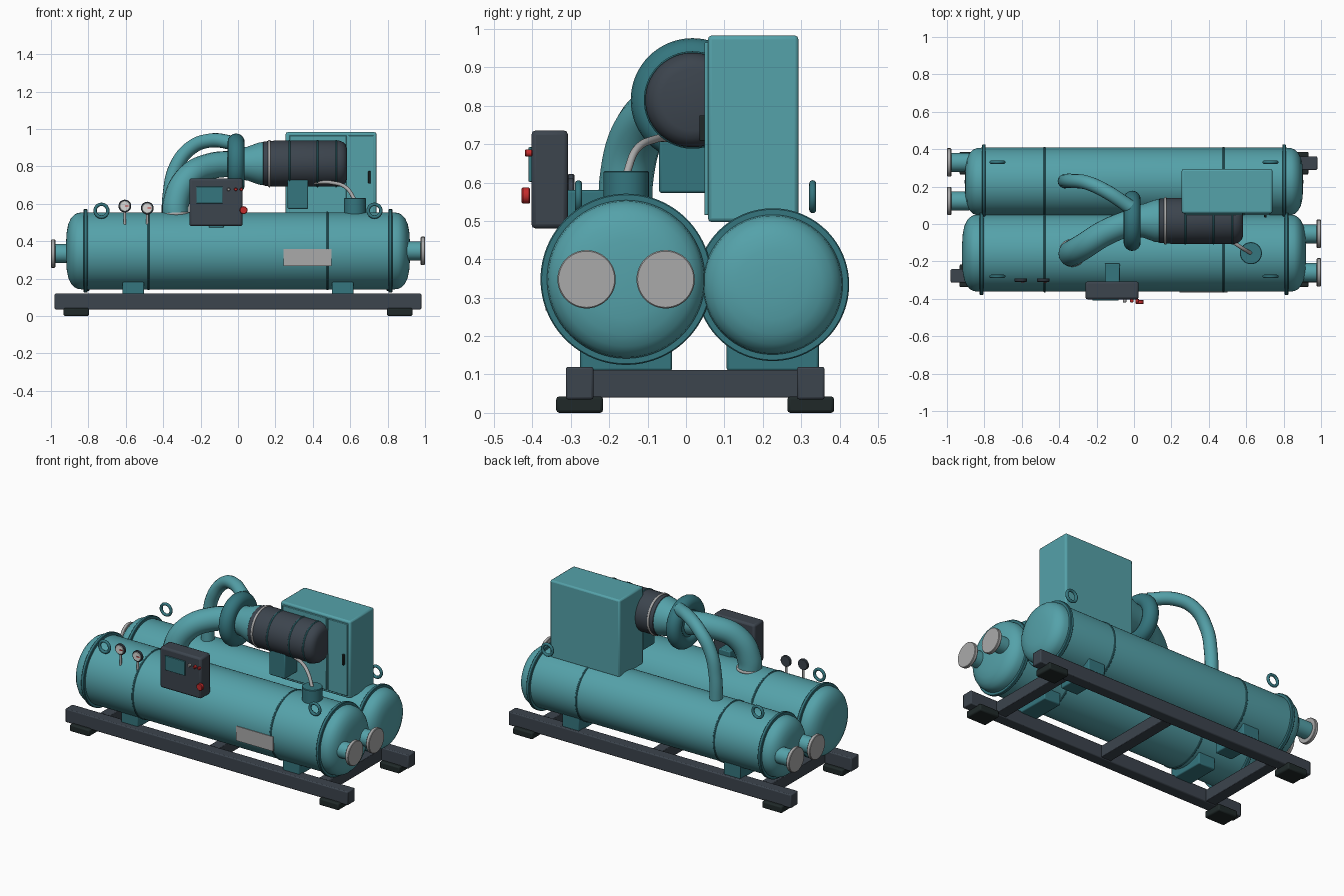
import bpy, math
from mathutils import Vector, Matrix

cube = bpy.data.objects.get("Cube")
if cube:
    bpy.data.objects.remove(cube, do_unlink=True)


def material(name, rgb):
    m = bpy.data.materials.new(name)
    m.use_nodes = True
    m.diffuse_color = (*rgb, 1)
    m.node_tree.nodes["Principled BSDF"].inputs["Base Color"].default_value = (*rgb, 1)
    return m


TEAL = material("teal paint", (0.09, 0.36, 0.40))
DEEP = material("deep teal paint", (0.035, 0.18, 0.21))
CHARCOAL = material("charcoal", (0.045, 0.058, 0.075))
RUBBER = material("black rubber", (0.014, 0.022, 0.022))
STEEL = material("light steel", (0.40, 0.40, 0.40))
WHITE = material("dial white", (0.7, 0.7, 0.68))
RED = material("signal red", (0.55, 0.025, 0.025))
AXES = {"x": Vector((1, 0, 0)), "y": Vector((0, -1, 0)), "z": Vector((0, 0, 1))}


def finish(ob, name, mat, smooth=True):
    ob.name = name
    ob.data.materials.clear()
    ob.data.materials.append(mat)
    bpy.ops.object.select_all(action="DESELECT")
    ob.select_set(True)
    bpy.context.view_layer.objects.active = ob
    if smooth:
        bpy.ops.object.shade_smooth_by_angle(angle=math.radians(35))
    return ob


def box(name, xs, ys, zs, mat, bevel=0.006):
    """Bevelled box given by its extents."""
    lo, hi = Vector((xs[0], ys[0], zs[0])), Vector((xs[1], ys[1], zs[1]))
    bpy.ops.mesh.primitive_cube_add(size=1, location=(lo + hi) / 2)
    ob = bpy.context.object
    ob.data.transform(Matrix.Diagonal((*(hi - lo), 1)))
    if bevel:
        mod = ob.modifiers.new("Bevel", "BEVEL")
        mod.width, mod.segments = bevel, 2
    return finish(ob, name, mat, bevel > 0)


def lathe(name, profile, centre, axis, mat, sides=64):
    """Revolve (distance, radius) points about an axis through centre."""
    q = Vector((0, 0, 1)).rotation_difference(AXES[axis])
    verts, faces = [], []
    for d, r in profile:
        for i in range(sides):
            a = math.tau * i / sides
            verts.append(q @ Vector((r * math.cos(a), r * math.sin(a), d)) + Vector(centre))
    for j in range(len(profile) - 1):
        for i in range(sides):
            k = (i + 1) % sides
            faces.append((j * sides + i, j * sides + k, (j + 1) * sides + k, (j + 1) * sides + i))
    last = (len(profile) - 1) * sides
    faces += [tuple(reversed(range(sides))), tuple(range(last, last + sides))]
    me = bpy.data.meshes.new(name)
    me.from_pydata(verts, [], faces)
    ob = bpy.data.objects.new(name, me)
    bpy.context.collection.objects.link(ob)
    return finish(ob, name, mat)


def disc(name, centre, axis, radius, start, end, mat, sides=48):
    """Cylinder with a softened rim, from start to end along its axis."""
    b = min(0.003, (end - start) / 3)
    return lathe(name, [(start, radius - b), (start + b, radius), (end - b, radius), (end, radius - b)],
                 centre, axis, mat, sides)


def ring(name, centre, axis, major, minor, mat):
    bpy.ops.mesh.primitive_torus_add(major_radius=major, minor_radius=minor,
                                     major_segments=64, minor_segments=16, location=centre)
    ob = bpy.context.object
    ob.rotation_mode = "QUATERNION"
    ob.rotation_quaternion = Vector((0, 0, 1)).rotation_difference(AXES[axis])
    return finish(ob, name, mat)


def pipe(name, points, radius, mat):
    """Smooth tube through the given points."""
    cu = bpy.data.curves.new(name, "CURVE")
    cu.dimensions = "3D"
    cu.bevel_depth, cu.bevel_resolution, cu.resolution_u = radius, 6, 10
    cu.use_fill_caps = True
    sp = cu.splines.new("BEZIER")
    sp.bezier_points.add(len(points) - 1)
    for bp, p in zip(sp.bezier_points, points):
        bp.co = p
        bp.handle_left_type = bp.handle_right_type = "AUTO"
    ob = bpy.data.objects.new(name, cu)
    bpy.context.collection.objects.link(ob)
    cu.materials.append(mat)
    return ob


# Skid frame
for side, y in (("front", -0.277), ("back", 0.325)):
    box(side + "_rail", (-0.98, 0.98), (y - 0.036, y + 0.036), (0.035, 0.12), CHARCOAL)
    for end in (-1, 1):
        box(side + "_foot", (end * 0.865 - 0.068, end * 0.865 + 0.068), (y - 0.061, y + 0.061),
            (0, 0.043), RUBBER, 0.008)
for x in (-0.76, 0, 0.76):
    box("cross_beam", (x - 0.035, x + 0.035), (-0.26, 0.31), (0.04, 0.112), CHARCOAL, 0.003)

# Two pressure vessels with end domes, flange bands, saddles, nozzles and lifting eyes
HEAD = [(0, 1), (0.3, 0.985), (0.5, 0.94), (0.7, 0.85), (0.86, 0.7), (0.95, 0.5), (0.99, 0.25), (1, 0.02)]


def vessel(side, y, z, radius, length, band, nozzle_end, eye_y):
    dome = 0.09
    right = [(length - dome + d * dome, r * radius) for d, r in HEAD]
    left = [(-d, r) for d, r in reversed(right)]
    lathe(side + "_vessel", left + right, (0, y, z), "x", TEAL, 96)
    for s in (-1, 1):
        disc(side + "_flange", (s * band, y, z), "x", radius + 0.017, -0.01, 0.01, DEEP, 96)
        disc(side + "_weld_band", (s * 0.478, y, z), "x", radius + 0.004, -0.006, 0.006, DEEP, 96)
        box(side + "_saddle", (s * 0.56 - 0.058, s * 0.56 + 0.058), (y - 0.12, y + 0.12),
            (0.11, 0.25), DEEP)
        ring(side + "_lifting_eye", (s * 0.73, eye_y, 0.563), "y", 0.034, 0.009, DEEP)
        e = nozzle_end
        p = (0, y + s * 0.103, z)
        a, b = sorted((e * 0.88, e * 0.98))
        disc(side + "_nozzle", p, "x", 0.05, a, b, TEAL)
        a, b = sorted((e * 0.977, e * 0.999))
        disc(side + "_nozzle_flange", p, "x", 0.076, a, b, STEEL)


vessel("front", -0.156, 0.348, 0.206, 0.92, 0.815, 1, -0.28)
vessel("back", 0.226, 0.334, 0.182, 0.905, 0.803, -1, 0.33)
box("name_plate", (0.243, 0.5), (-0.366, -0.358), (0.267, 0.358), STEEL, 0)

# Compressor: volute, inlet cone and motor on one axis
AXIS = (0, 0.017, 0.815)
ring("volute", (-0.01, *AXIS[1:]), "x", 0.115, 0.046, DEEP)
disc("volute_plate", AXIS, "x", 0.12, -0.04, 0.025, DEEP)
lathe("inlet_cone", [(0.0, 0.085), (0.05, 0.09), (0.11, 0.112), (0.14, 0.116)], AXIS, "x", TEAL)
lathe("motor", [(0.132, 0.112), (0.137, 0.118), (0.2, 0.123), (0.54, 0.123), (0.562, 0.115),
                (0.577, 0.1), (0.584, 0.08)], AXIS, "x", CHARCOAL)
ring("motor_clamp", (0.168, *AXIS[1:]), "x", 0.12, 0.007, STEEL)
for x in (0.275, 0.425, 0.525):
    disc("motor_band", (x, *AXIS[1:]), "x", 0.127, -0.005, 0.005, DEEP)
box("motor_bracket", (0.265, 0.375), (-0.07, 0.06), (0.573, 0.73), DEEP)

# Pipework
pipe("suction_pipe", [(-0.33, -0.155, 0.5), (-0.33, -0.155, 0.61), (-0.27, -0.12, 0.735),
                      (-0.15, -0.045, 0.8), (0, 0.017, 0.815)], 0.07, TEAL)
ring("suction_collar", (-0.33, -0.155, 0.547), "z", 0.064, 0.01, STEEL)
pipe("discharge_pipe", [(-0.37, 0.228, 0.47), (-0.365, 0.23, 0.65), (-0.33, 0.23, 0.8),
                        (-0.25, 0.22, 0.9), (-0.15, 0.175, 0.938), (-0.02, 0.09, 0.925)], 0.038, TEAL)
disc("service_port", (0.625, -0.156, 0), "z", 0.059, 0.5, 0.63, DEEP)
pipe("drain_hose", [(0.41, -0.04, 0.715), (0.5, -0.08, 0.713), (0.58, -0.13, 0.685),
                    (0.625, -0.156, 0.62)], 0.01, STEEL)

# Electrical cabinet
box("cabinet", (0.255, 0.74), (0.057, 0.293), (0.497, 0.983), TEAL, 0.01)
for xs in ((0.275, 0.58), (0.59, 0.725)):
    box("cabinet_door", xs, (0.048, 0.06), (0.515, 0.965), TEAL, 0.003)
box("door_handle", (0.696, 0.708), (0.035, 0.052), (0.708, 0.775), RUBBER, 0.003)

# Control panel
box("control_bracket", (-0.156, -0.076), (-0.32, -0.21), (0.455, 0.58), DEEP)
box("control_box", (-0.26, 0.025), (-0.403, -0.307), (0.48, 0.736), CHARCOAL, 0.012)
box("control_screen", (-0.222, -0.083), (-0.41, -0.401), (0.602, 0.692), DEEP, 0.002)
for x, mat in ((-0.05, STEEL), (-0.012, RED), (0.018, RED)):
    disc("control_button", (x, -0.4, 0.677), "y", 0.009, 0, 0.02, mat, 24)
disc("stop_button", (0.03, -0.4, 0.566), "y", 0.021, 0.006, 0.028, RED, 32)

# Pressure gauges
for x, z in ((-0.605, 0.588), (-0.485, 0.577)):
    disc("gauge_stem", (x, -0.3, 0), "z", 0.007, 0.48, z, STEEL, 20)
    disc("gauge_case", (x, -0.295, z), "y", 0.034, -0.004, 0.014, CHARCOAL, 40)
    disc("gauge_dial", (x, -0.295, z), "y", 0.028, 0.01, 0.016, WHITE, 40)
    needle = box("gauge_needle", (x, x + 0.02), (-0.314, -0.31), (z - 0.002, z + 0.003), RED, 0)
